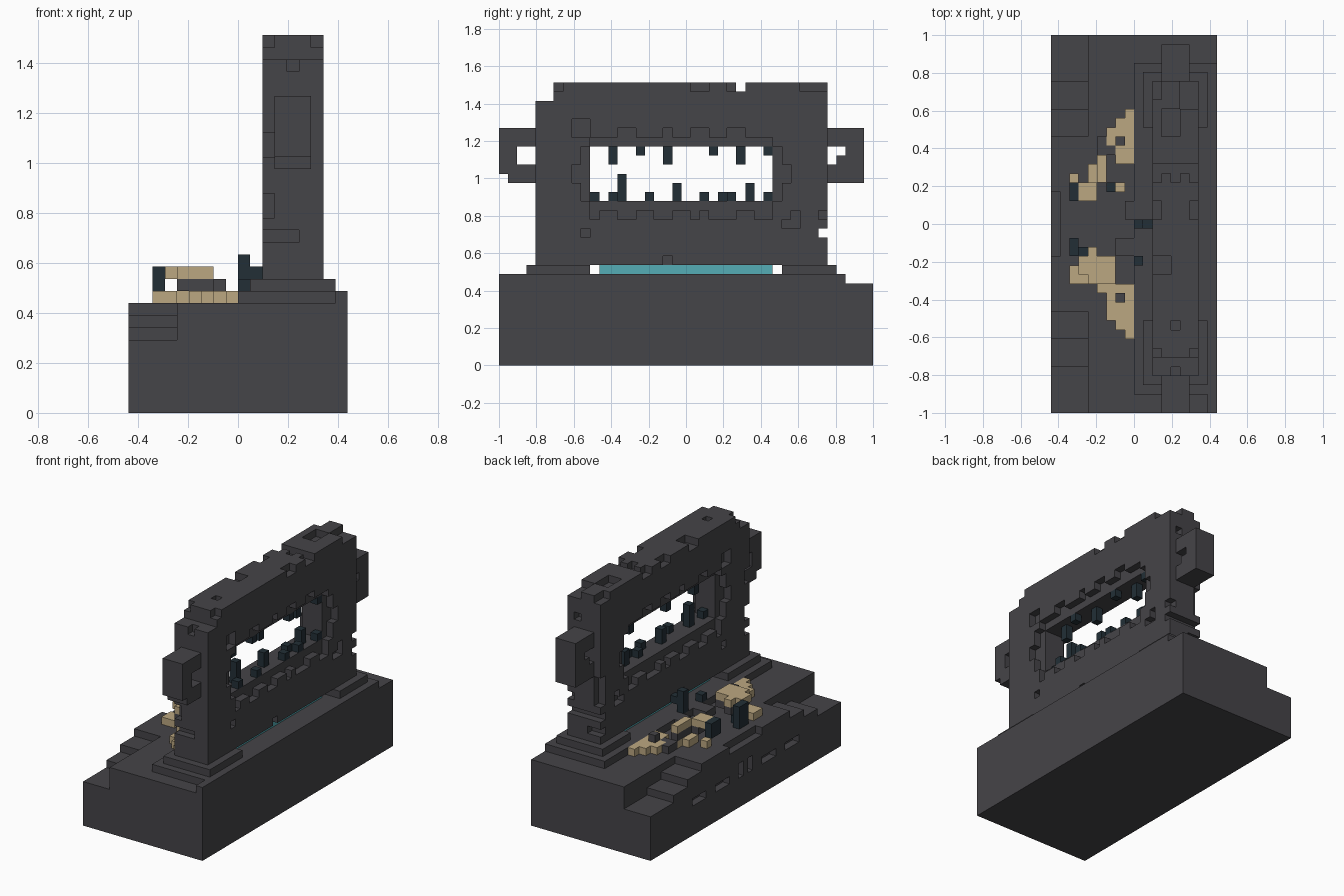
import bpy
import bmesh

cube = bpy.data.objects.get("Cube")
if cube:
    bpy.data.objects.remove(cube)

UNIT = 2 / 41          # block size
NX, NY = 18, 41        # blocks across and along


def make_material(name, colour):
    mat = bpy.data.materials.new(name)
    mat.use_nodes = True
    mat.diffuse_color = (*colour, 1)
    mat.node_tree.nodes["Principled BSDF"].inputs["Base Color"].default_value = (*colour, 1)
    return mat


stone = make_material("dark stone", (0.06, 0.058, 0.065))
sand = make_material("sand stone", (0.50, 0.39, 0.22))
slate = make_material("blue slate", (0.016, 0.028, 0.037))
teal = make_material("teal glow", (0.09, 0.42, 0.47))


def block(x, y, z):
    """Grid cells of one box; each argument is a (start, end) pair."""
    return {(i, j, k) for i in range(*x) for j in range(*y) for k in range(*z)}


def blocks(boxes):
    return set().union(*(block(*b) for b in boxes))


NORMALS = [(1, 0, 0), (-1, 0, 0), (0, 1, 0), (0, -1, 0), (0, 0, 1), (0, 0, -1)]


def build(name, cells, mat, hidden_by=frozenset()):
    """Skin the outside of a set of grid cells as one object."""
    bm = bmesh.new()
    corners = {}

    def corner(p):
        if p not in corners:
            i, j, k = p
            corners[p] = bm.verts.new(((i - NX / 2) * UNIT, (j - NY / 2) * UNIT, k * UNIT))
        return corners[p]

    for cell in sorted(cells):
        for n in NORMALS:
            beside = tuple(c + d for c, d in zip(cell, n))
            if beside in cells or beside in hidden_by:
                continue
            axis = next(a for a in range(3) if n[a])
            u, v = (axis + 1) % 3, (axis + 2) % 3
            ring = []
            for du, dv in ((0, 0), (1, 0), (1, 1), (0, 1)):
                p = list(cell)
                p[axis] += n[axis] > 0
                p[u] += du
                p[v] += dv
                ring.append(corner(tuple(p)))
            bm.faces.new(ring if n[axis] > 0 else ring[::-1])
    mesh = bpy.data.meshes.new(name)
    bm.to_mesh(mesh)
    bm.free()
    mesh.materials.append(mat)
    obj = bpy.data.objects.new(name, mesh)
    bpy.context.collection.objects.link(obj)


# Base with stairs at both ends of its long left side
base = block((0, NX), (0, NY), (0, 9))
for step in range(3):
    run = 5 + 3 * step
    base -= block((0, 4), (0, run), (6 + step, 9))
    base -= block((0, 4), (NY - run, NY), (6 + step, 9))
base -= block((0, 1), (17, 24), (8, 9))

# Small slots along the stair side
for offset, half, top in ((10, 1, 5), (5, 1, 5), (1, 0, 6)):
    for mid in (20 - offset, 20 + offset):
        base -= block((0, 1), (mid - half, mid + half + 1), (4, top))
build("base", base, stone)

# Two plinth tiers, open under the wall
plinth = block((9, NX), (2, 38), (9, 10)) | block((17, NX), (0, 2), (9, 10))
plinth |= block((10, 17), (3, 37), (10, 11)) - block((10, 17), (10, 31), (10, 11))
build("plinth", plinth, stone)
build("glow_strip", block((12, 15), (11, 30), (10, 11)), teal)

# Wall with its window and ragged outline
THROUGH = (11, 16)
wall = block(THROUGH, (4, 36), (11, 31))
for y, z in [((10, 30), (18, 24)), ((4, 6), (29, 31)),
             ((26, 27), (30, 31)), ((35, 36), (14, 15))]:
    wall -= block(THROUGH, y, z)

# Window surround and chips sunk one block into both faces
chips = [((10, 30), (17, 25)), ((9, 31), (18, 24))]
chips += [((a, b), (25, 26)) for a, b in ((13, 15), (18, 19), (21, 23), (25, 27))]
chips += [((a, b), (16, 17)) for a, b in
          ((10, 11), (13, 15), (17, 19), (21, 22), (23, 26), (28, 30))]
chips += [((8, 9), (20, 22)), ((31, 32), (20, 22)), ((8, 10), (25, 27)),
          ((9, 10), (14, 15)), ((31, 33), (15, 16)), ((32, 33), (16, 17)),
          ((18, 19), (11, 12)), ((35, 36), (16, 17)), ((6, 7), (30, 31)),
          ((21, 23), (30, 31)), ((25, 26), (30, 31))]
for face in ((11, 12), (15, 16)):
    for y, z in chips:
        wall -= block(face, y, z)

# Chips in the end faces
for x, z in (((13, 14), (28, 29)), ((11, 12), (21, 23)),
             ((11, 12), (16, 18)), ((11, 14), (14, 15))):
    wall -= block(x, (4, 5), z)
for x, z in (((14, 15), (27, 28)), ((11, 12), (17, 20)), ((11, 13), (12, 13))):
    wall -= block(x, (35, 36), z)

# Chips in the top
for x, y in (((12, 14), (30, 33)), ((13, 14), (25, 26)), ((13, 14), (9, 10)),
             ((11, 13), (15, 17)), ((14, 16), (33, 36)), ((11, 12), (34, 36))):
    wall -= block(x, y, (30, 31))
build("wall", wall, stone)

# Looped handles on the wall ends
SIDE = (12, 15)
handle = block(SIDE, (0, 4), (20, 26)) - block(SIDE, (2, 4), (22, 24))
build("front_handle", handle - block(SIDE, (0, 1), (20, 21)), stone)
handle = block(SIDE, (36, 40), (20, 26)) - block(SIDE, (36, 38), (22, 24))
build("back_handle", handle | block(SIDE, (37, 38), (22, 23)), stone)

# Shards in the window: position along the wall and length
hanging = {12: 2, 15: 1, 18: 2, 23: 1, 26: 2, 29: 1}
standing = {10: 1, 12: 1, 13: 3, 16: 1, 19: 2, 22: 1, 24: 1, 25: 1, 27: 2, 29: 1}
shards = set()
for n, (j, size) in enumerate(hanging.items()):
    shards |= block((13 + n % 2, 14 + n % 2), (j, j + 1), (24 - size, 24))
for n, (j, size) in enumerate(standing.items()):
    shards |= block((13 + n % 2, 14 + n % 2), (j, j + 1), (18, 18 + size))
build("window_shards", shards, slate)

# Dark shards on the terrace
build("terrace_shards", blocks([
    ((2, 3), (23, 25), (10, 12)), ((2, 3), (17, 19), (9, 12)),
    ((3, 4), (17, 18), (9, 10)), ((6, 7), (24, 25), (9, 11)),
    ((9, 10), (20, 21), (10, 13)), ((10, 11), (20, 21), (11, 12)),
    ((9, 10), (16, 17), (10, 11))]), slate)

# Sand coloured rubble: two low stepped heaps with raised caps
heap = set()
for start, rows in ((27, {8: (0, 6), 7: (0, 5), 6: (2, 4)}),
                    (8, {8: (0, 6), 7: (1, 6), 6: (2, 6), 5: (5, 7)})):
    for i, (a, b) in rows.items():
        heap |= block((i, i + 1), (start + a, start + b), (9, 10))
heap |= blocks([
    ((5, 6), (25, 28), (9, 10)), ((4, 5), (25, 27), (9, 10)),
    ((2, 3), (25, 26), (9, 10)), ((2, 4), (14, 16), (9, 10)),
    ((7, 8), (24, 25), (9, 10))])
caps = blocks([
    ((3, 5), (23, 25), (11, 12)), ((5, 6), (25, 28), (11, 12)),
    ((4, 7), (14, 17), (11, 12)), ((4, 5), (16, 18), (11, 12)),
    ((3, 4), (15, 17), (11, 12))])
build("sand_rubble", heap | caps, sand)

# Dark rubble under the caps and around the middle
build("dark_rubble", {(i, j, 10) for i, j, k in caps if i > 3} | blocks([
    ((7, 8), (12, 13), (10, 11)), ((7, 8), (29, 30), (10, 11)),
    ((8, 9), (21, 23), (9, 10)), ((7, 9), (17, 19), (9, 10)),
    ((5, 7), (28, 30), (9, 10))]), stone)
